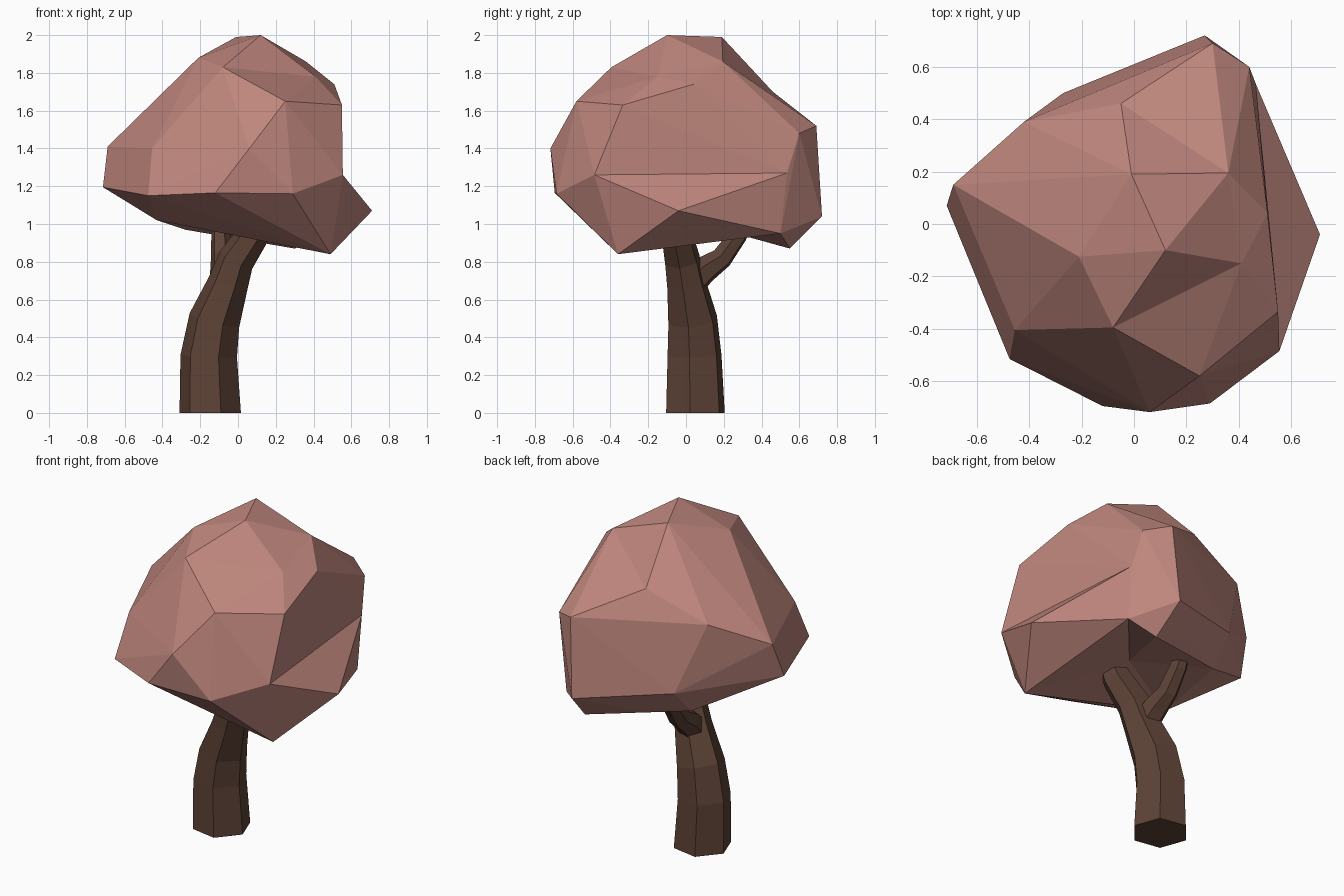
import bpy, bmesh, math
from mathutils import Vector

if "Cube" in bpy.data.objects:
    bpy.data.objects.remove(bpy.data.objects["Cube"])


def material(name, rgb):
    m = bpy.data.materials.new(name)
    m.diffuse_color = (*rgb, 1)
    m.use_nodes = True
    m.node_tree.nodes["Principled BSDF"].inputs["Base Color"].default_value = m.diffuse_color
    return m


def finish(name, bm, mat):
    bmesh.ops.recalc_face_normals(bm, faces=bm.faces[:])
    mesh = bpy.data.meshes.new(name)
    bm.to_mesh(mesh)
    bm.free()
    mesh.materials.append(mat)
    obj = bpy.data.objects.new(name, mesh)
    bpy.context.collection.objects.link(obj)
    return obj


def limb(name, path, mat, sides=6, phase=-10):
    """Faceted limb through (x, y, z, radius) stations."""
    bm = bmesh.new()
    pts = [Vector(p[:3]) for p in path]
    rings = []
    for i, p in enumerate(path):
        tangent = pts[min(i + 1, len(pts) - 1)] - pts[max(i - 1, 0)]
        if p[2] == 0:
            tangent = Vector((0, 0, 1))
        q = Vector((0, 0, 1)).rotation_difference(tangent)
        ring = []
        for k in range(sides):
            a = math.radians(phase + 360 * k / sides)
            ring.append(bm.verts.new(pts[i] + q @ Vector((math.cos(a), math.sin(a), 0)) * p[3]))
        rings.append(ring)
    for lo, hi in zip(rings, rings[1:]):
        for k in range(sides):
            n = (k + 1) % sides
            bm.faces.new((lo[k], lo[n], hi[n], hi[k]))
    bm.faces.new(rings[0][::-1])
    bm.faces.new(rings[-1])
    return finish(name, bm, mat)


bark = material("bark", (0.11, 0.055, 0.037))
leaf = material("foliage", (0.52, 0.24, 0.205))

# Trunk and side branch
limb("trunk", [(-.147, .05, 0, .165), (-.155, .045, .3, .152), (-.125, .035, .49, .138),
               (-.05, 0, .69, .108), (-.01, -.02, .81, .098), (.085, -.05, .95, .085),
               (.12, -.07, 1.06, .07)], bark)
limb("branch", [(-.06, .0, .66, .08), (-.075, .1, .76, .075), (-.085, .19, .82, .06),
                (-.09, .275, .94, .052), (-.09, .31, 1.03, .045)], bark)

# Canopy: convex boulder shape from its corner points
corners = {
    "A": (.12, -.10, 2.0), "B": (-.01, .19, 1.99), "C": (-.21, -.125, 1.88),
    "D": (-.08, -.395, 1.83), "E": (.36, .195, 1.86), "F": (.51, .04, 1.74),
    "G": (.55, -.335, 1.63), "H": (.25, -.58, 1.65), "J": (.555, -.485, 1.26),
    "L": (.49, -.36, .84), "M": (.29, -.685, 1.16), "N": (-.12, -.695, 1.165),
    "O": (.06, -.718, 1.40), "P": (-.475, -.515, 1.15), "Q": (-.455, -.405, 1.40),
    "R": (-.715, .07, 1.195), "S": (-.69, .15, 1.41), "U": (.27, .72, 1.04),
    "V": (.30, .69, 1.52), "W": (.44, .60, 1.48), "X": (.465, .535, 1.27),
    "Y": (-.27, .50, 1.13), "Z": (-.42, .39, 1.55), "a": (.30, .55, .87),
    "c": (-.28, .35, .97), "p": (-.43, -.25, 1.02), "x": (.46, .50, .95),
}
bm = bmesh.new()
vert = {k: bm.verts.new(co) for k, co in corners.items()}
bmesh.ops.convex_hull(bm, input=bm.verts[:])


def pull(point, area):
    """Replace the faces spanned by the area's corners with a fan to a point."""
    around = {vert[k] for k in area}
    old = [f for f in bm.faces if set(f.verts) <= around]
    if not old:
        return
    rim = [tuple(e.verts) for e in {e for f in old for e in f.edges}
           if sum(f in old for f in e.link_faces) == 1]
    bmesh.ops.delete(bm, geom=old, context='FACES')
    tip = bm.verts.new(point)
    for v1, v2 in rim:
        bm.faces.new((v1, v2, tip))


# Side point, then dents in the crown, back and underside
pull((.71, -.04, 1.07), "JXxL")
pull((.41, -.15, 1.78), "ADHGFE")
pull((-.05, .46, 1.70), "BEVZ")
pull((.03, .515, .96), "UYca")
pull((.10, .08, 1.0), "Lxacp")
finish("canopy", bm, leaf)
